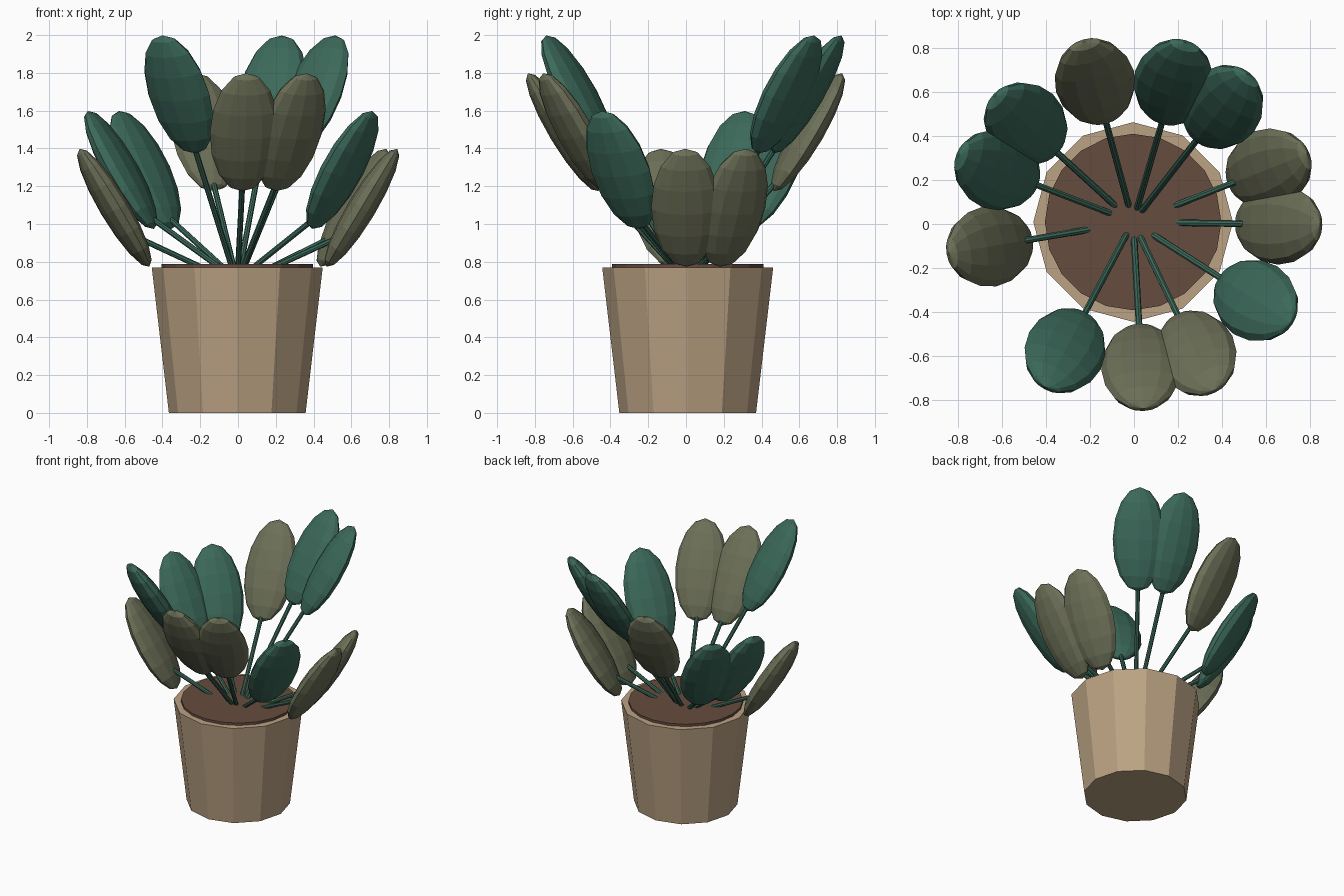
import bpy, bmesh, math
from mathutils import Matrix, Vector

if "Cube" in bpy.data.objects:
    bpy.data.objects.remove(bpy.data.objects["Cube"])

CX, CY = -0.004, 0.009          # pot axis
TILT = math.radians(31)         # outward lean of every leaf


def material(name, rgb):
    m = bpy.data.materials.new(name)
    m.diffuse_color = (*rgb, 1)
    m.use_nodes = True
    m.node_tree.nodes["Principled BSDF"].inputs["Base Color"].default_value = m.diffuse_color
    return m


POT = material("tan clay", (0.50, 0.365, 0.23))
SOIL = material("brown soil", (0.13, 0.072, 0.048))
GREEN = material("deep green", (0.044, 0.14, 0.102))
OLIVE = material("olive green", (0.15, 0.16, 0.095))


def add_object(name, bm, mat):
    me = bpy.data.meshes.new(name)
    bm.to_mesh(me)
    bm.free()
    me.materials.append(mat)
    ob = bpy.data.objects.new(name, me)
    bpy.context.collection.objects.link(ob)
    return ob


def frustum(name, mat, p0, p1, r0, r1, sides):
    """Capped cone section running from p0 to p1."""
    bm = bmesh.new()
    p0, p1 = Vector(p0), Vector(p1)
    d = p1 - p0
    rot = Vector((0, 0, 1)).rotation_difference(d).to_matrix().to_4x4()
    bmesh.ops.create_cone(bm, cap_ends=True, segments=sides, radius1=r0, radius2=r1,
                          depth=d.length, matrix=Matrix.Translation((p0 + p1) / 2) @ rot)
    return add_object(name, bm, mat)


def polar(az, r, z):
    return Vector((CX + r * math.cos(az), CY + r * math.sin(az), z))


def leaf(name, mat, az, z):
    """Flattened low-poly ellipsoid leaning away from the pot axis."""
    radial = Vector((math.cos(az), math.sin(az), 0))
    up = Vector((0, 0, 1))
    side = Vector((math.sin(az), -math.cos(az), 0))
    axis = up * math.cos(TILT) + radial * math.sin(TILT)
    normal = radial * math.cos(TILT) - up * math.sin(TILT)
    rot = Matrix((side, normal, axis)).transposed().to_4x4()
    bm = bmesh.new()
    bmesh.ops.create_uvsphere(bm, u_segments=12, v_segments=8, radius=1)
    bm.transform(Matrix.Translation(polar(az, 0.66, z)) @ rot
                 @ Matrix.Diagonal((0.183, 0.075, 0.364, 1)))
    return add_object(name, bm, mat)


# Pot and soil
frustum("pot", POT, (CX, CY, 0), (CX, CY, 0.77), 0.362, 0.4525, 12)
frustum("soil", SOIL, (CX, CY, 0.70), (CX, CY, 0.788), 0.40, 0.40, 20)

# Leaf tiers: centre height, stem root radius, stem end (radius, height), colour, azimuths
tiers = [
    (1.686, 0.06, (0.52, 1.46), GREEN, (73.8, 52.2, -117.9)),
    (1.486, 0.07, (0.52, 1.26), OLIVE, (105.2, -64.4, -86.7)),
    (1.286, 0.10, (0.53, 1.06), GREEN, (-32.6, 159.0, 137.6)),
    (1.086, 0.19, (0.56, 0.94), OLIVE, (21.4, -0.9, 189.7)),
]
for t, (z, root, (er, ez), mat, angles) in enumerate(tiers, 1):
    for i, deg in enumerate(angles, 1):
        az = math.radians(deg)
        leaf(f"leaf_{t}_{i}", mat, az, z)
        frustum(f"stem_{t}_{i}", GREEN, polar(az, root, 0.77), polar(az, er, ez),
                0.015, 0.015, 8)
